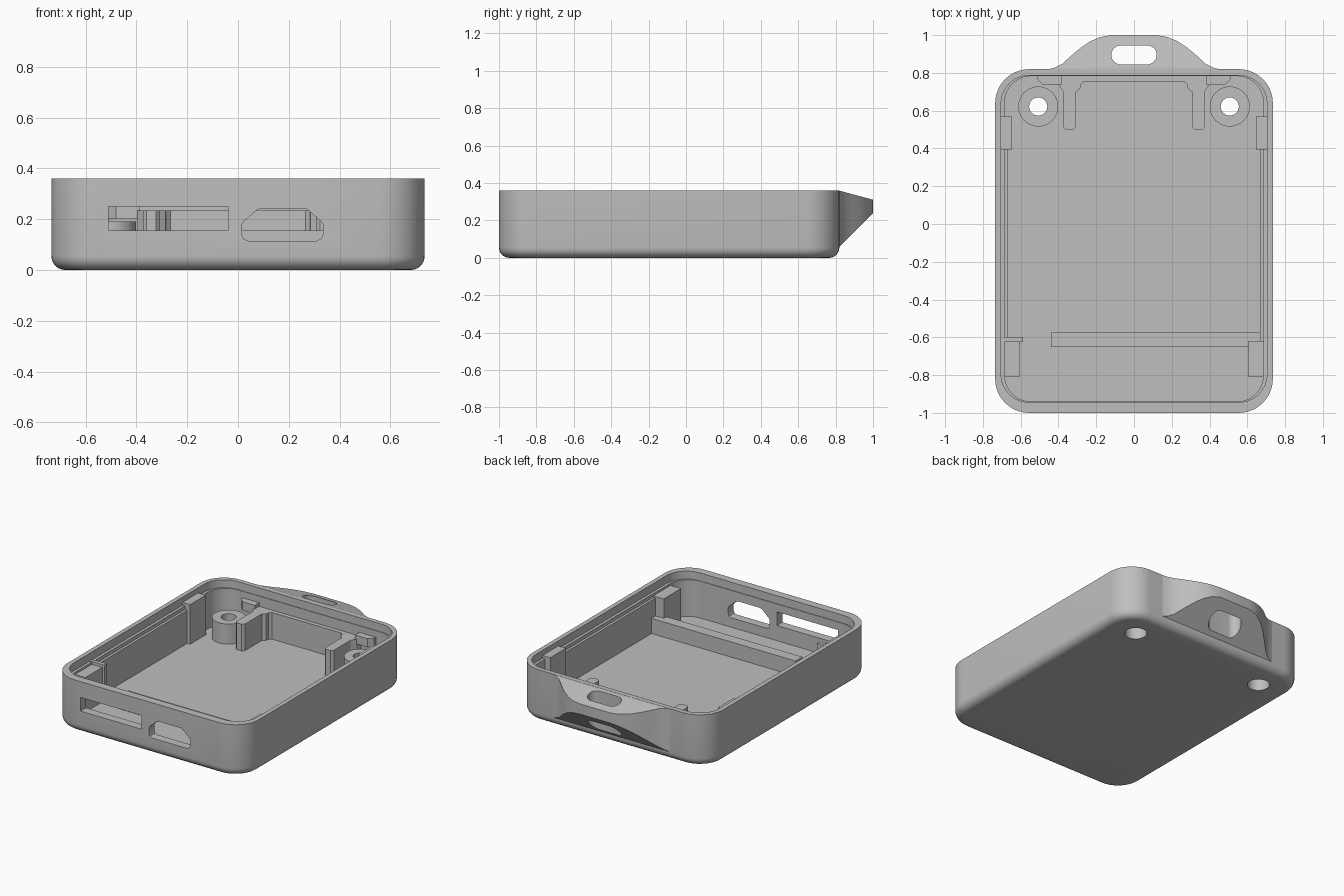
import bpy, bmesh
from math import sin, cos, pi

cube = bpy.data.objects.get("Cube")
if cube:
    bpy.data.objects.remove(cube, do_unlink=True)

grey = bpy.data.materials.new("grey plastic")
grey.use_nodes = True
colour = (0.52, 0.52, 0.52, 1)
grey.diffuse_color = colour
for node in grey.node_tree.nodes:
    if node.type == 'BSDF_PRINCIPLED':
        node.inputs["Base Color"].default_value = colour

WALL_X, FRONT, BACK, RIM = 0.735, -1.0, 0.82, 0.36
FLOOR = 0.05
BURIED = 0.03   # inner parts start inside the floor


def finish(name, bm):
    bmesh.ops.recalc_face_normals(bm, faces=bm.faces)
    mesh = bpy.data.meshes.new(name)
    bm.to_mesh(mesh)
    bm.free()
    mesh.materials.append(grey)
    obj = bpy.data.objects.new(name, mesh)
    bpy.context.collection.objects.link(obj)
    return obj


def loft(name, rings, closed=False):
    """Skin a list of rings; cap the ends unless the list closes on itself."""
    bm = bmesh.new()
    loops = [[bm.verts.new(p) for p in ring] for ring in rings]
    n = len(loops[0])
    pairs = list(zip(loops, loops[1:]))
    if closed:
        pairs.append((loops[-1], loops[0]))
    else:
        bm.faces.new(loops[0])
        bm.faces.new(loops[-1])
    for a, b in pairs:
        for i in range(n):
            j = (i + 1) % n
            bm.faces.new((a[i], a[j], b[j], b[i]))
    return finish(name, bm)


def prism(name, outline, low, high, axis='z'):
    place = {'x': lambda a, b, h: (h, a, b),
             'y': lambda a, b, h: (a, h, b),
             'z': lambda a, b, h: (a, b, h)}[axis]
    return loft(name, [[place(a, b, h) for a, b in outline] for h in (low, high)])


def box(name, x, y, z):
    outline = [(x[0], y[0]), (x[1], y[0]), (x[1], y[1]), (x[0], y[1])]
    return prism(name, outline, *z)


def rounded(hx, y0, y1, r, n=10):
    """Outline of a rounded rectangle, centred in x."""
    pts = []
    corners = [(hx - r, y1 - r), (r - hx, y1 - r), (r - hx, y0 + r), (hx - r, y0 + r)]
    for k, (cx, cy) in enumerate(corners):
        for i in range(n + 1):
            t = (k + i / n) * pi / 2
            pts.append((cx + r * cos(t), cy + r * sin(t)))
    return pts


def circle(cx, cy, r, n=40):
    return [(cx + r * cos(2 * pi * i / n), cy + r * sin(2 * pi * i / n)) for i in range(n)]


def at(outline, z):
    return [(x, y, z) for x, y in outline]


def mirrored(half):
    return half + [(-x, y) for x, y in reversed(half)]


def boolean(obj, cutter, operation='DIFFERENCE'):
    mod = obj.modifiers.new("cut", 'BOOLEAN')
    mod.operation = operation
    mod.solver = 'EXACT'
    mod.object = cutter
    bpy.context.view_layer.objects.active = obj
    bpy.ops.object.modifier_apply(modifier=mod.name)
    bpy.data.objects.remove(cutter, do_unlink=True)


# Tray shell: rounded bottom edge, rim, lip step, inner wall and floor
fillet, corner = 0.055, 0.18
rings = []
for i in range(7):
    t = i / 6 * pi / 2
    inset = fillet * (1 - sin(t))
    outline = rounded(WALL_X - inset, FRONT + inset, BACK - inset, corner - inset)
    rings.append(at(outline, fillet * (1 - cos(t))))
rings.append(at(rounded(WALL_X, FRONT, BACK, corner), RIM))
lip = rounded(0.704, -0.944, 0.787, 0.15)
inner = rounded(0.685, -0.94, 0.783, 0.14)
rings += [at(lip, RIM), at(lip, 0.305), at(inner, 0.305), at(inner, FLOOR)]
tray = loft("tray_shell", rings)

# Front openings
slot = [(-0.51, 0.155), (-0.04, 0.155), (-0.04, 0.25), (-0.51, 0.25)]
port = [(0.04, 0.115), (0.31, 0.115), (0.327, 0.122), (0.335, 0.14), (0.335, 0.178),
        (0.328, 0.19), (0.275, 0.237), (0.26, 0.243), (0.09, 0.243), (0.075, 0.237),
        (0.022, 0.19), (0.015, 0.178), (0.015, 0.14), (0.023, 0.122)]
for outline in (slot, port):
    boolean(tray, prism("cutter", outline, -1.1, -0.9, 'y'))

# Screw bosses, with wide recesses from below
for side, label in ((-1, "right"), (1, "left")):
    cx, cy = side * 0.507, 0.622
    boolean(tray, prism("cutter", circle(cx, cy, 0.07), -0.1, 0.12))
    profile = [(0.07, 0.02), (0.07, 0.09), (0.048, 0.09),
               (0.048, 0.19), (0.106, 0.19), (0.106, 0.02)]
    loft("screw_boss_" + label, [at(circle(cx, cy, r), z) for r, z in profile], True)

# Strap tab: outline trimmed by a wedge, with an oval hole
half_tab = [(0.47, 0.80), (0.47, 0.816), (0.42, 0.827), (0.38, 0.848), (0.33, 0.893),
            (0.28, 0.935), (0.23, 0.968), (0.18, 0.989), (0.12, 1.0)]
tab = prism("strap_tab", mirrored(half_tab), -0.1, 0.5)
wedge = [(0.79, 0.359), (0.82, 0.359), (1.01, 0.308), (1.01, 0.25),
         (0.815, 0.055), (0.79, 0.055)]
boolean(tab, prism("cutter", wedge, -0.6, 0.6, 'x'), 'INTERSECT')
boolean(tab, prism("cutter", rounded(0.12, 0.845, 0.945, 0.0499), -0.2, 0.6))

# Rear frame with two arms
half_frame = [(0.395, 0.80), (0.395, 0.73), (0.375, 0.70), (0.375, 0.515), (0.36, 0.5),
              (0.322, 0.5), (0.307, 0.515), (0.307, 0.70), (0.285, 0.715),
              (0.283, 0.737), (0.265, 0.754)]
prism("rear_frame", mirrored(half_frame), BURIED, 0.235)

# Cross rib on the floor
box("cross_rib", (-0.44, 0.69), (-0.65, -0.575), (BURIED, 0.155))

# Side rails, board stops and clips on both sides
for side, label in ((-1, "right"), (1, "left")):
    def side_box(name, x, y, z):
        box(name + "_" + label, sorted((side * x[0], side * x[1])), y, z)
    side_box("side_rail", (0.667, 0.71), (-0.62, 0.4), (BURIED, 0.28))
    side_box("rear_stop", (0.645, 0.71), (0.395, 0.568), (BURIED, 0.325))
    side_box("front_stop", (0.605, 0.71), (-0.81, -0.62), (BURIED, 0.29))
    clip = [(side * x, y) for x, y in
            ((0.385, 0.735), (0.48, 0.735), (0.51, 0.765), (0.51, 0.80), (0.385, 0.80))]
    prism("corner_clip_" + label, clip, 0.2, 0.26)
box("front_clip", (-0.71, -0.588), (-0.625, -0.598), (BURIED, 0.31))

# Smooth curved walls, keep hard edges
bpy.ops.object.select_all(action='DESELECT')
for obj in bpy.context.scene.objects:
    if obj.type == 'MESH' and grey.name in obj.data.materials:
        obj.select_set(True)
        bpy.context.view_layer.objects.active = obj
bpy.ops.object.shade_smooth_by_angle(angle=pi / 6)
